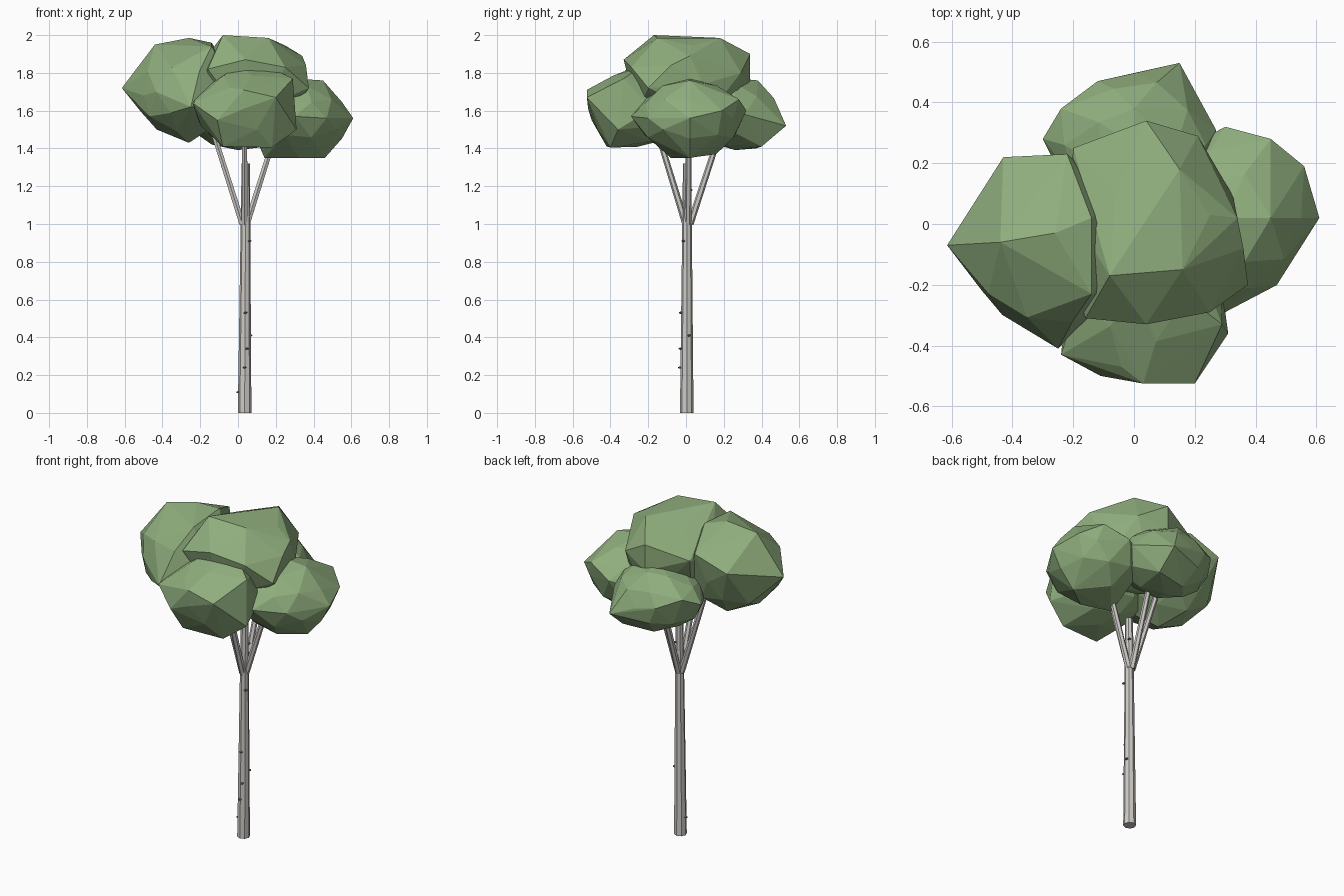
import bpy, bmesh, math, random
from mathutils import Vector

if "Cube" in bpy.data.objects:
    bpy.data.objects.remove(bpy.data.objects["Cube"])


def material(name, rgb):
    m = bpy.data.materials.new(name)
    m.diffuse_color = (*rgb, 1)
    m.use_nodes = True
    m.node_tree.nodes["Principled BSDF"].inputs["Base Color"].default_value = m.diffuse_color
    return m


LEAF = material("leaf green", (0.275, 0.42, 0.205))
BARK = material("pale bark", (0.62, 0.60, 0.57))
KNOT = material("grey knot", (0.2, 0.19, 0.18))


def finish(name, bm, mat):
    mesh = bpy.data.meshes.new(name)
    bmesh.ops.recalc_face_normals(bm, faces=bm.faces)
    bm.to_mesh(mesh)
    bm.free()
    mesh.materials.append(mat)
    obj = bpy.data.objects.new(name, mesh)
    bpy.context.collection.objects.link(obj)
    return obj


def tube(name, start, end, r1, r2, sides):
    """Tapered flat-sided pole between two points."""
    a, b = Vector(start), Vector(end)
    bm = bmesh.new()
    bmesh.ops.create_cone(bm, cap_ends=True, segments=sides, radius1=r1, radius2=r2, depth=(b - a).length)
    bmesh.ops.rotate(bm, verts=bm.verts, matrix=Vector((0, 0, 1)).rotation_difference(b - a).to_matrix())
    bmesh.ops.translate(bm, verts=bm.verts, vec=(a + b) / 2)
    return finish(name, bm, BARK)


def leaf_clump(name, center, radii, corners, seed):
    """Faceted convex clump: an irregular ball with vertices pulled to given corners."""
    rng = random.Random(seed)
    c, r = Vector(center), Vector(radii)
    ball = bmesh.new()
    bmesh.ops.create_icosphere(ball, subdivisions=2, radius=1)
    free = [v.co.copy() for v in ball.verts]
    ball.free()
    for corner in corners:
        d = Vector(corner) - c
        unit = Vector((d.x / r.x, d.y / r.y, d.z / r.z)).normalized()
        free.remove(max(free, key=lambda w: w.dot(unit)))
    bm = bmesh.new()
    for p in corners:
        bm.verts.new(p)
    for p in free:
        bm.verts.new(c + p * r * rng.uniform(0.9, 0.97))
    bmesh.ops.convex_hull(bm, input=bm.verts)
    bmesh.ops.delete(bm, geom=[v for v in bm.verts if not v.link_faces], context='VERTS')
    return finish(name, bm, LEAF)


# Trunk and the four branches that fork from it
CX = 0.035
tube("trunk", (CX, 0.004, 0), (CX + 0.006, 0.006, 1.32), 0.036, 0.022, 8)
for i, name in enumerate(("right", "back", "left", "front")):
    a = i * math.pi / 2
    dx, dy = math.cos(a), math.sin(a)
    tube(name + "_branch", (CX + 0.012 * dx, 0.01 + 0.012 * dy, 1.0),
         (CX + 0.18 * dx, 0.016 + 0.18 * dy, 1.53), 0.018, 0.015, 6)

# Small flattened knots on the bark
for i, p in enumerate([(0.062, -0.014, 0.91), (0.04, -0.029, 0.53), (0.067, 0.016, 0.41), (0.048, -0.03, 0.34),
                       (0.035, -0.032, 0.24), (0.0, 0.002, 0.11), (0.056, 0.026, 1.18)]):
    bm = bmesh.new()
    bmesh.ops.create_icosphere(bm, subdivisions=1, radius=0.011)
    bmesh.ops.scale(bm, verts=bm.verts, vec=(1, 1, 0.55))
    bmesh.ops.translate(bm, verts=bm.verts, vec=p)
    finish(f"knot_{i + 1}", bm, KNOT)

# Five overlapping leaf clumps
leaf_clump("top_leaves", (0.06, 0, 1.74), (0.31, 0.33, 0.25),
           [(0.34, 0.02, 1.89), (0.375, -0.2, 1.72), (0.04, 0.34, 1.9), (0.04, -0.33, 1.87), (-0.08, -0.17, 2.0),
            (0.15, 0.18, 1.985), (0.21, 0.29, 1.8), (-0.16, -0.31, 1.82), (0.16, -0.15, 1.985),
            (0.25, 0.03, 1.945), (-0.2, 0.25, 1.83), (0.25, -0.29, 1.83), (0.36, -0.08, 1.84),
            (0.04, 0.34, 1.74)], 1)
leaf_clump("left_leaves", (-0.28, -0.08, 1.7), (0.29, 0.3, 0.26),
           [(-0.615, -0.07, 1.72), (-0.43, 0.22, 1.8), (-0.44, -0.06, 1.95), (-0.26, -0.03, 1.985),
            (-0.25, -0.41, 1.62), (-0.26, -0.1, 1.43), (-0.43, -0.1, 1.5), (-0.5, -0.22, 1.68),
            (-0.22, 0.23, 1.87), (-0.14, 0.02, 1.96), (-0.14, -0.23, 1.94)], 2)
leaf_clump("right_leaves", (0.32, 0.02, 1.56), (0.28, 0.3, 0.21),
           [(0.61, 0.02, 1.56), (0.56, 0.19, 1.6), (0.45, 0.28, 1.66), (0.45, 0.02, 1.76), (0.46, 0.02, 1.35),
            (0.14, -0.03, 1.35), (0.52, -0.12, 1.5), (0.3, 0.32, 1.6), (0.3, -0.29, 1.57), (0.3, 0.02, 1.77),
            (0.3, 0.16, 1.37), (0.32, -0.08, 1.35)], 3)
leaf_clump("front_leaves", (0.03, -0.26, 1.61), (0.28, 0.27, 0.22),
           [(0.2, -0.525, 1.67), (0.03, -0.525, 1.71), (-0.11, -0.5, 1.55), (-0.24, -0.43, 1.64),
            (0.29, -0.33, 1.77), (0.31, -0.36, 1.5), (0, -0.22, 1.85), (-0.08, -0.42, 1.41), (0.18, -0.40, 1.405),
            (0.17, -0.24, 1.83)], 4)
leaf_clump("back_leaves", (0, 0.26, 1.58), (0.28, 0.25, 0.2),
           [(0.15, 0.53, 1.52), (-0.12, 0.47, 1.6), (-0.24, 0.38, 1.65), (-0.3, 0.28, 1.6), (0.27, 0.31, 1.58),
            (0, 0.38, 1.76), (-0.04, 0.37, 1.4), (0.15, 0.4, 1.41)], 5)
